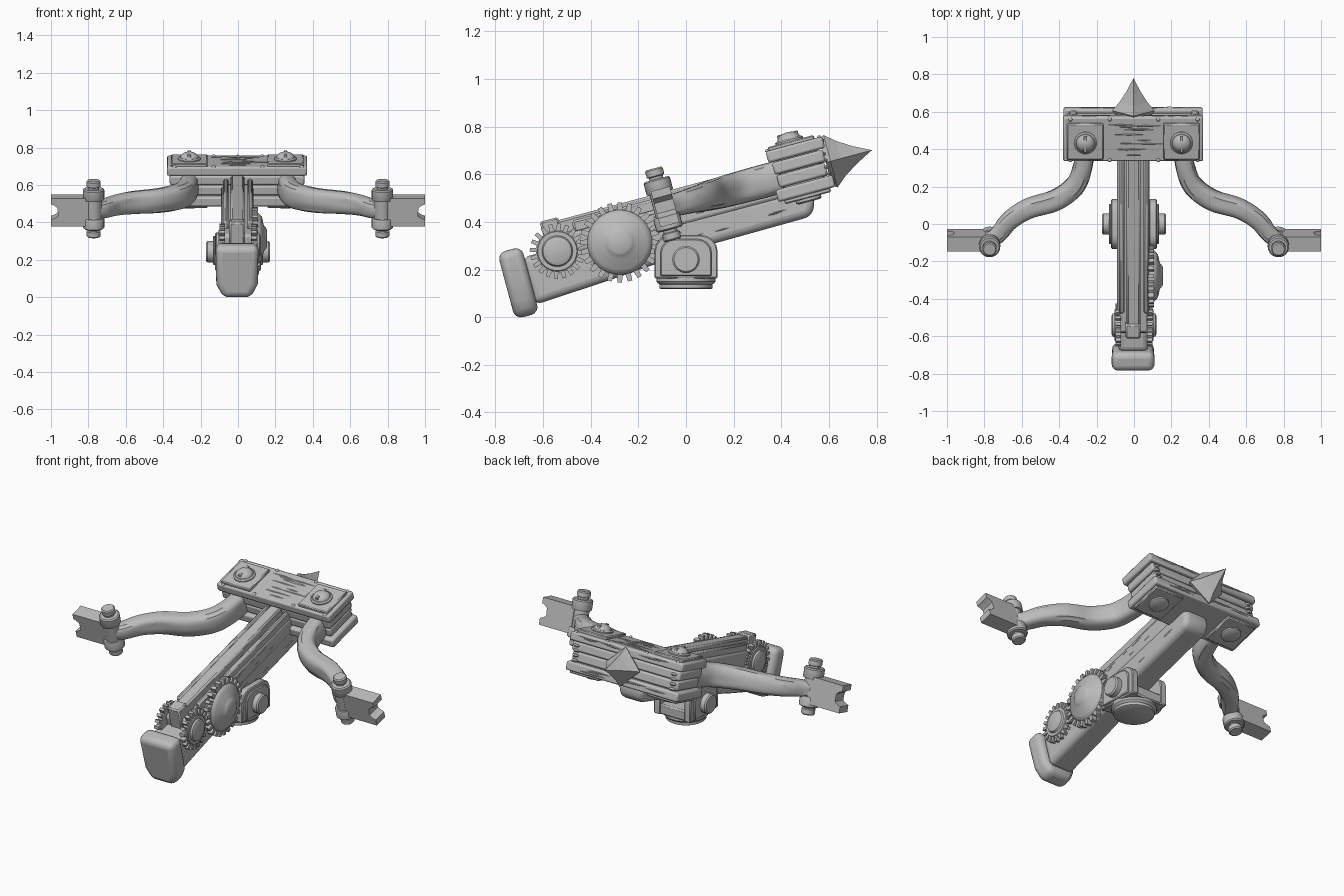
import bpy, bmesh, math, random
from mathutils import Matrix, Vector

if "Cube" in bpy.data.objects:
    bpy.data.objects.remove(bpy.data.objects["Cube"])
random.seed(4)

grey = bpy.data.materials.new("plain_grey")
grey.use_nodes = True
COLOUR = (0.5, 0.5, 0.5, 1)
grey.diffuse_color = COLOUR
grey.node_tree.nodes["Principled BSDF"].inputs["Base Color"].default_value = COLOUR

# The whole weapon is pitched up; only the mount stays level
TILT = Matrix.Rotation(math.radians(15), 4, 'X')
LEVEL = Matrix.Identity(4)
AXIS = {'x': Matrix.Rotation(math.pi / 2, 4, 'Y'), 'z': LEVEL,
        '-x': Matrix.Rotation(-math.pi / 2, 4, 'Y'), '-z': Matrix.Rotation(math.pi, 4, 'X')}


def finish(name, bm, frame=TILT, bevel=0, segments=2, smooth=True):
    bmesh.ops.recalc_face_normals(bm, faces=bm.faces)
    mesh = bpy.data.meshes.new(name)
    bm.to_mesh(mesh)
    bm.free()
    mesh.materials.append(grey)
    ob = bpy.data.objects.new(name, mesh)
    bpy.context.collection.objects.link(ob)
    ob.matrix_world = frame
    if bevel:
        mod = ob.modifiers.new("bevel", 'BEVEL')
        mod.width, mod.segments, mod.limit_method = bevel, segments, 'ANGLE'
    if smooth:
        bpy.ops.object.select_all(action='DESELECT')
        ob.select_set(True)
        bpy.context.view_layer.objects.active = ob
        bpy.ops.object.shade_smooth_by_angle(angle=math.radians(35))


def box(name, xs, ys, zs, frame=TILT, bevel=0.008, segments=1):
    bm = bmesh.new()
    size = [b - a for a, b in (xs, ys, zs)]
    mid = [(a + b) / 2 for a, b in (xs, ys, zs)]
    bmesh.ops.create_cube(bm, size=1, matrix=Matrix.Translation(mid) @ Matrix.Diagonal((*size, 1)))
    finish(name, bm, frame, bevel, segments)


def prism(name, points, axis, a, b, frame=TILT, bevel=0, segments=1):
    """Extrude a 2D outline along x (points are y, z) or y (points are x, z)."""
    bm = bmesh.new()
    place = (lambda p, d: (d, *p)) if axis == 'x' else (lambda p, d: (p[0], d, p[1]))
    ends = [[bm.verts.new(place(p, d)) for p in points] for d in (a, b)]
    for ring in ends:
        bm.faces.new(ring)
    n = len(points)
    for i in range(n):
        bm.faces.new((ends[0][i], ends[0][(i + 1) % n], ends[1][(i + 1) % n], ends[1][i]))
    finish(name, bm, frame, bevel, segments)


def lathe(name, profile, centre, axis='z', frame=TILT, sides=32):
    """Turn a (radius, height) profile round an axis."""
    bm = bmesh.new()
    turn = Matrix.Translation(centre) @ AXIS[axis]
    rings = []
    for r, h in profile:
        rings.append([bm.verts.new(turn @ Vector((r * math.cos(t), r * math.sin(t), h)))
                      for t in (2 * math.pi * i / sides for i in range(sides))])
    for lo, hi in zip(rings, rings[1:]):
        for i in range(sides):
            j = (i + 1) % sides
            bm.faces.new((lo[i], lo[j], hi[j], hi[i]))
    bm.faces.new(rings[0])
    bm.faces.new(rings[-1])
    finish(name, bm, frame)


def dome(r, h, steps=6):
    return [(max(r * math.cos(k * math.pi / 2 / steps), 0.002), h * math.sin(k * math.pi / 2 / steps))
            for k in range(steps + 1)]


def gear(name, y, z, body, tip, teeth, a, b):
    pts = []
    for i in range(teeth):
        for r, f in ((body, -0.32), (tip, -0.22), (tip, 0.22), (body, 0.32)):
            t = 2 * math.pi * (i + f) / teeth
            pts.append((y + r * math.cos(t), z + r * math.sin(t)))
    prism(name, pts, 'x', a, b)


def grain(name, origin, along, across, out, length, width, count):
    """Thin raised slivers of wood grain scattered over a flat face."""
    bm = bmesh.new()
    o, u, v, n = map(Vector, (origin, along, across, out))
    for _ in range(count):
        c = o + u * random.uniform(-length, length) + v * random.uniform(-width, width)
        s = random.uniform(0.04, 0.1)
        a, b, l, r = [bm.verts.new(p) for p in (c - u * s, c + u * s, c - v * 0.004, c + v * 0.004)]
        top = bm.verts.new(c + n * 0.004)
        for p, q in ((a, l), (l, b), (b, r), (r, a)):
            bm.faces.new((p, q, top))
    finish(name, bm, smooth=False)


# Stock: lower beam, upper beam, raised rail and butt cap
prism("lower_beam", [(-0.6, 0.214), (-0.28, 0.232), (0.2, 0.268), (0.617, 0.272), (0.65, 0.325),
                     (0.64, 0.4), (-0.6, 0.42)], 'x', -0.085, 0.078, bevel=0.036, segments=4)
box("upper_beam", (-0.09, 0.082), (-0.48, 0.56), (0.375, 0.475), bevel=0.018, segments=2)
box("rail", (-0.04, 0.035), (-0.45, 0.54), (0.46, 0.532), bevel=0.01)
for s in (-1, 1):
    box("rail_side", sorted((s * 0.05, s * 0.08)), (-0.36, 0.54), (0.46, 0.515), bevel=0.01)
    side = 0.08 if s > 0 else -0.088
    grain("beam_grain", (side, 0.1, 0.425), (0, 1, 0), (0, 0, 1), (s, 0, 0), 0.35, 0.03, 10)
    grain("lower_grain", (side - s * 0.003, 0.1, 0.33), (0, 1, 0), (0, 0, 1), (s, 0, 0), 0.4, 0.02, 10)
prism("butt_cap", [(-0.08, 0.177), (0.07, 0.177), (0.106, 0.25), (0.11, 0.465), (-0.12, 0.465),
                   (-0.116, 0.25)], 'y', -0.695, -0.59, bevel=0.034, segments=4)
box("trigger_block", (-0.045, 0.035), (-0.49, -0.41), (0.4, 0.545), bevel=0.008)


def turned(y, z):
    """Convert level coordinates on the side to tilted ones."""
    p = TILT.inverted() @ Vector((0, y, z))
    return p.y, p.z


# Gears on the sides of the stock
by, bz = turned(-0.278, 0.314)
gear("large_gear", by, bz, 0.138, 0.168, 24, 0.075, 0.108)
lathe("large_gear_face", [(0.138, 0), (0.135, 0.01), (0.115, 0.028), (0.07, 0.038), (0.055, 0.05), (0.045, 0.056)],
      (0.1, by, bz), 'x', sides=40)
sy, sz = turned(-0.54, 0.277)
for s, axis in ((1, 'x'), (-1, '-x')):
    gear("small_gear", sy, sz, 0.09, 0.116, 20, *sorted((s * 0.07, s * 0.1)))
    lathe("small_gear_rim", [(0.088, 0), (0.082, 0.01), (0.065, 0.01), (0.06, 0.02), (0.05, 0.025)],
          (s * 0.095, sy, sz), axis)

# Head: stacked planks round a solid core
PLANKS = ((0.535, 0.585, 0.375, 0.502, 0.748), (0.48, 0.532, 0.36, 0.515, 0.735),
          (0.422, 0.476, 0.352, 0.52, 0.73), (0.366, 0.418, 0.372, 0.5, 0.748))
for lo, hi, half, y0, y1 in PLANKS:
    box("head_plank", (-half - 0.005, half - 0.005), (y0, y1), (lo, hi), bevel=0.01, segments=2)
box("head_core", (-0.34, 0.33), (0.535, 0.715), (0.38, 0.57))
grain("head_grain", (0, 0.62, 0.585), (1, 0, 0), (0, 1, 0), (0, 0, 1), 0.08, 0.1, 12)
for lo, hi, *_ in (PLANKS[0], PLANKS[3]):
    grain("back_grain", (0, 0.748, (lo + hi) / 2), (1, 0, 0), (0, 0, 1), (0, 1, 0), 0.25, 0.012, 8)

# Head plates, slotted bolts and corner rivets
for s in (-1, 1):
    x = s * 0.257 - 0.003
    box("top_plate", (x - 0.097, x + 0.097), (0.515, 0.715), (0.58, 0.6), bevel=0.005)
    box("bottom_plate", (x - 0.097, x + 0.097), (0.525, 0.725), (0.35, 0.37), bevel=0.005)
    lathe("bolt_collar", [(0.06, 0), (0.06, 0.008), (0.052, 0.014)], (x, 0.61, 0.598))
    lathe("bolt_dome", dome(0.05, 0.034), (x, 0.61, 0.606))
    box("bolt_slot", (x - 0.009, x + 0.009), (0.565, 0.655), (0.61, 0.637), bevel=0.003)
    lathe("bottom_bolt", [(0.055, 0), (0.055, 0.012), (0.045, 0.018)], (x, 0.625, 0.352), '-z')
    for y in (0.51, 0.735):
        for k in (0.13, 0.34):
            lathe("rivet", dome(0.011, 0.01, 3), (s * k, y, 0.583), sides=10)
    # Threaded rods seen between the plank ends
    for i in range(4):
        lathe("rod_thread", [(0.016, 0), (0.022, 0.008), (0.016, 0.016)],
              (s * 0.325, 0.724, 0.42 + i * 0.028), sides=16)

# Four-sided spike on the head
bm = bmesh.new()
tip = bm.verts.new((-0.003, 0.935, 0.475))
rings = []
for y, r in ((0.735, 0.1), (0.755, 0.114), (0.80, 0.076), (0.86, 0.038)):
    rings.append([bm.verts.new((r * dx - 0.003, y, 0.475 + r * dz))
                  for dx, dz in ((1, 0), (0, 1), (-1, 0), (0, -1))])
for i in range(4):
    j = (i + 1) % 4
    for lo, hi in zip(rings, rings[1:]):
        bm.faces.new((lo[i], lo[j], hi[j], hi[i]))
    bm.faces.new((rings[-1][i], rings[-1][j], tip))
bm.faces.new(rings[0])
finish("spike", bm, smooth=False)

# Bow arms: a grooved section swept along a curved path (x, y, half width, half height)
PATH = [(0.262, 0.53, 0.052, 0.07), (0.277, 0.43, 0.052, 0.07), (0.318, 0.335, 0.054, 0.068),
        (0.42, 0.257, 0.055, 0.065), (0.56, 0.212, 0.053, 0.06), (0.66, 0.148, 0.05, 0.053),
        (0.725, 0.07, 0.046, 0.047), (0.775, 0.03, 0.04, 0.043)]
SIDES, STEPS = 24, 5


def spline(a, b, c, d, t):
    return 0.5 * (2 * b + (c - a) * t + (2 * a - 5 * b + 4 * c - d) * t * t + (3 * b - a - 3 * c + d) * t ** 3)


def arm_rings(s):
    pts = [Vector(p) for p in PATH]
    pts = [2 * pts[0] - pts[1]] + pts + [2 * pts[-1] - pts[-2]]
    line = [spline(*pts[i:i + 4], k / STEPS) for i in range(len(PATH) - 1) for k in range(STEPS)]
    for i, p in enumerate(line):
        d = line[min(i + 1, len(line) - 1)] - line[max(i - 1, 0)]
        side = Vector((d[1], -d[0])).normalized()
        for k in range(SIDES):
            t = 2 * math.pi * k / SIDES
            # Every third edge sinks into a groove that fades in and out
            groove = 1 - 0.09 * max(0, math.sin(i * 0.3 + k * 1.3)) * (k % 3 == 1)
            c, z = (math.copysign(abs(f(t)) ** 0.7, f(t)) * groove for f in (math.cos, math.sin))
            yield s * (p[0] + side.x * c * p[2]), p[1] + side.y * c * p[2], 0.467 + z * p[3]


for s in (-1, 1):
    bm = bmesh.new()
    vs = [bm.verts.new(p) for p in arm_rings(s)]
    loops = [vs[i:i + SIDES] for i in range(0, len(vs), SIDES)]
    for lo, hi in zip(loops, loops[1:]):
        for i in range(SIDES):
            j = (i + 1) % SIDES
            bm.faces.new((lo[i], lo[j], hi[j], hi[i]))
    bm.faces.new(loops[0])
    bm.faces.new(loops[-1])
    finish("bow_arm", bm)

    # Hinge pin, mirrored above and below the arm
    x = s * 0.772
    lathe("hinge_core", [(0.045, -0.09), (0.045, 0.09)], (x, 0.03, 0.482), sides=24)
    for axis in ('z', '-z'):
        lathe("hinge_collar", [(0.054, 0.05), (0.057, 0.056), (0.057, 0.104), (0.05, 0.11), (0.03, 0.11),
                               (0.03, 0.12), (0.038, 0.124), (0.038, 0.15), (0.032, 0.156)],
              (x, 0.03, 0.482), axis, sides=24)

    # Notched tip
    outline = [(0.79, 0.392), (1.0, 0.392), (1.0, 0.43), (0.98, 0.437), (0.962, 0.45), (0.965, 0.495),
               (0.982, 0.508), (1.0, 0.515), (1.0, 0.548), (0.79, 0.548)]
    prism("arm_tip", [(s * px, pz) for px, pz in outline], 'y', -0.006, 0.076)

# Level mount: two arched cheeks with framed panels, floor, pivot and turntable


def arch(w, z0, z1, r):
    pts = [(-w, z0), (w, z0)]
    for cy, start in ((w - r, 0), (r - w, 90)):
        for k in range(5):
            t = math.radians(start + k * 22.5)
            pts.append((cy + r * math.cos(t), z1 - r + r * math.sin(t)))
    return pts


for s, axis in ((1, 'x'), (-1, '-x')):
    prism("mount_cheek", arch(0.133, 0.163, 0.345, 0.07), 'x', *sorted((s * 0.08, s * 0.122)), LEVEL, 0.005)
    prism("cheek_panel", arch(0.108, 0.172, 0.328, 0.06), 'x', *sorted((s * 0.12, s * 0.134)), LEVEL, 0.005)
    lathe("pivot_bolt", [(0.057, 0), (0.057, 0.042), (0.05, 0.05)], (s * 0.12, 0, 0.242), axis, LEVEL)
box("mount_floor", (-0.12, 0.12), (-0.128, 0.128), (0.163, 0.225), LEVEL)
lathe("turntable", [(0.105, 0.118), (0.112, 0.122), (0.112, 0.138), (0.118, 0.142), (0.124, 0.15), (0.124, 0.166)],
      (0, 0, 0), 'z', LEVEL, 40)
